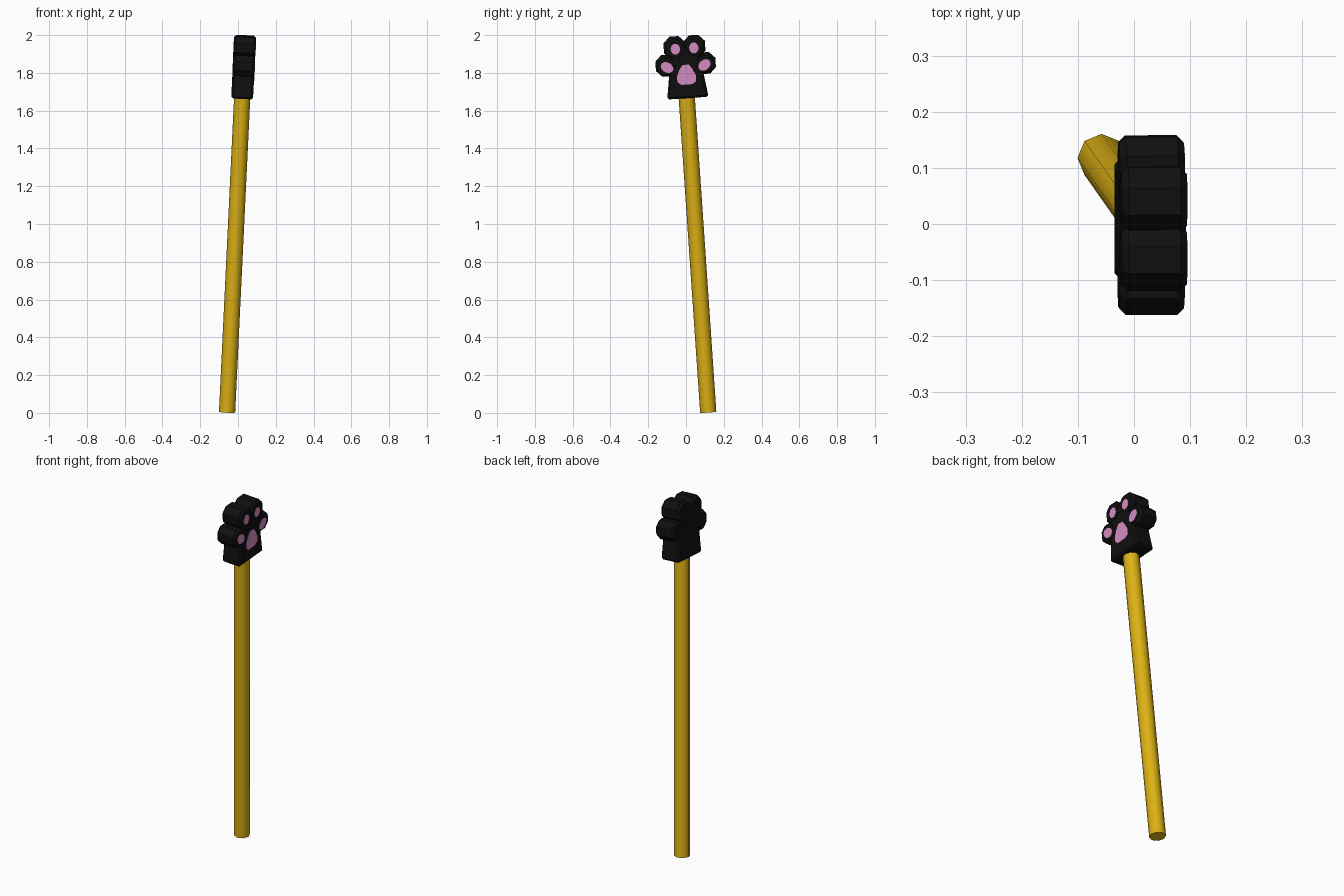
import bpy, bmesh, math
from mathutils import Matrix, Vector

if "Cube" in bpy.data.objects:
    bpy.data.objects.remove(bpy.data.objects["Cube"])

# Tilted frame shared by all parts: local z runs along the stick
base = Vector((-0.058, 0.118, 0.0))
up = Vector((0.048, -0.0683, 1.0)).normalized()
side = up.cross(Vector((1, 0, 0))).normalized()
front = side.cross(up)
FRAME = Matrix.Translation(base) @ Matrix((front, side, up)).transposed().to_4x4()


def material(name, rgb):
    m = bpy.data.materials.new(name)
    m.diffuse_color = (*rgb, 1)
    m.use_nodes = True
    m.node_tree.nodes["Principled BSDF"].inputs["Base Color"].default_value = m.diffuse_color
    return m


YELLOW = material("yellow", (0.72, 0.44, 0.007))
BLACK = material("black", (0.005, 0.005, 0.005))
PINK = material("pink", (0.68, 0.27, 0.55))


def slab(name, outline, x0, x1, mat, bevel=0):
    """Extrude a (y, z) outline from x0 to x1 in the tilted frame."""
    bm = bmesh.new()
    face = bm.faces.new([bm.verts.new((x0, y + 0.006, z)) for y, z in outline])
    ext = bmesh.ops.extrude_face_region(bm, geom=[face])
    moved = [v for v in ext["geom"] if isinstance(v, bmesh.types.BMVert)]
    bmesh.ops.translate(bm, verts=moved, vec=(x1 - x0, 0, 0))
    bmesh.ops.recalc_face_normals(bm, faces=bm.faces)
    return finish(bm, name, mat, bevel)


def finish(bm, name, mat, bevel=0):
    bm.transform(FRAME)
    me = bpy.data.meshes.new(name)
    bm.to_mesh(me)
    bm.free()
    me.materials.append(mat)
    ob = bpy.data.objects.new(name, me)
    bpy.context.collection.objects.link(ob)
    if bevel:
        mod = ob.modifiers.new("bevel", "BEVEL")
        mod.width = bevel
        mod.segments = 1
        mod.limit_method = "ANGLE"
        mod.angle_limit = math.radians(60)
    return ob


def ellipse(cy, cz, a, b, n, turn=0, phase=0.5):
    pts = []
    for i in range(n):
        t = 2 * math.pi * (i + phase) / n
        u, v = a * math.cos(t), b * math.sin(t)
        pts.append((cy + u * math.cos(turn) - v * math.sin(turn),
                    cz + u * math.sin(turn) + v * math.cos(turn)))
    return pts


def mirrored(half):
    return half + [(-y, z) for y, z in reversed(half)]


# Stick
bm = bmesh.new()
bmesh.ops.create_cone(bm, cap_ends=True, segments=8, radius1=0.043, radius2=0.043,
                      depth=1.70, matrix=Matrix.Translation((0, 0, 0.8535)))
stick = finish(bm, "stick", YELLOW)
bpy.context.view_layer.objects.active = stick
stick.select_set(True)
bpy.ops.object.shade_smooth_by_angle(angle=math.radians(50))

# Palm
slab("palm", mirrored([(0.109, 1.674), (0.092, 1.79), (0.085, 1.88), (0.04, 1.95)]),
     -0.0575, 0.0575, BLACK, 0.01)

# Palm pad
slab("palm_pad", mirrored([(0.030, 1.747), (0.049, 1.762), (0.051, 1.79),
                           (0.036, 1.825), (0.017, 1.852)]), 0.053, 0.0595, PINK)

# Toes and toe pads, mirrored left and right
for s, tag in ((-1, "left"), (1, "right")):
    c = 1 / math.cos(math.pi / 8)
    slab("outer_toe_" + tag, ellipse(s * 0.104, 1.851, 0.055 * c, 0.055 * c, 8),
         -0.058, 0.058, BLACK, 0.012)
    slab("inner_toe_" + tag, ellipse(s * 0.052, 1.943, 0.058 * c, 0.058 * c, 8),
         -0.0585, 0.0585, BLACK, 0.012)
    slab("outer_toe_pad_" + tag,
         ellipse(s * 0.099, 1.844, 0.036, 0.027, 12, s * math.radians(125 - 90)),
         0.053, 0.0595, PINK)
    slab("inner_toe_pad_" + tag,
         ellipse(s * 0.049, 1.938, 0.025, 0.029, 12),
         0.053, 0.0595, PINK)
